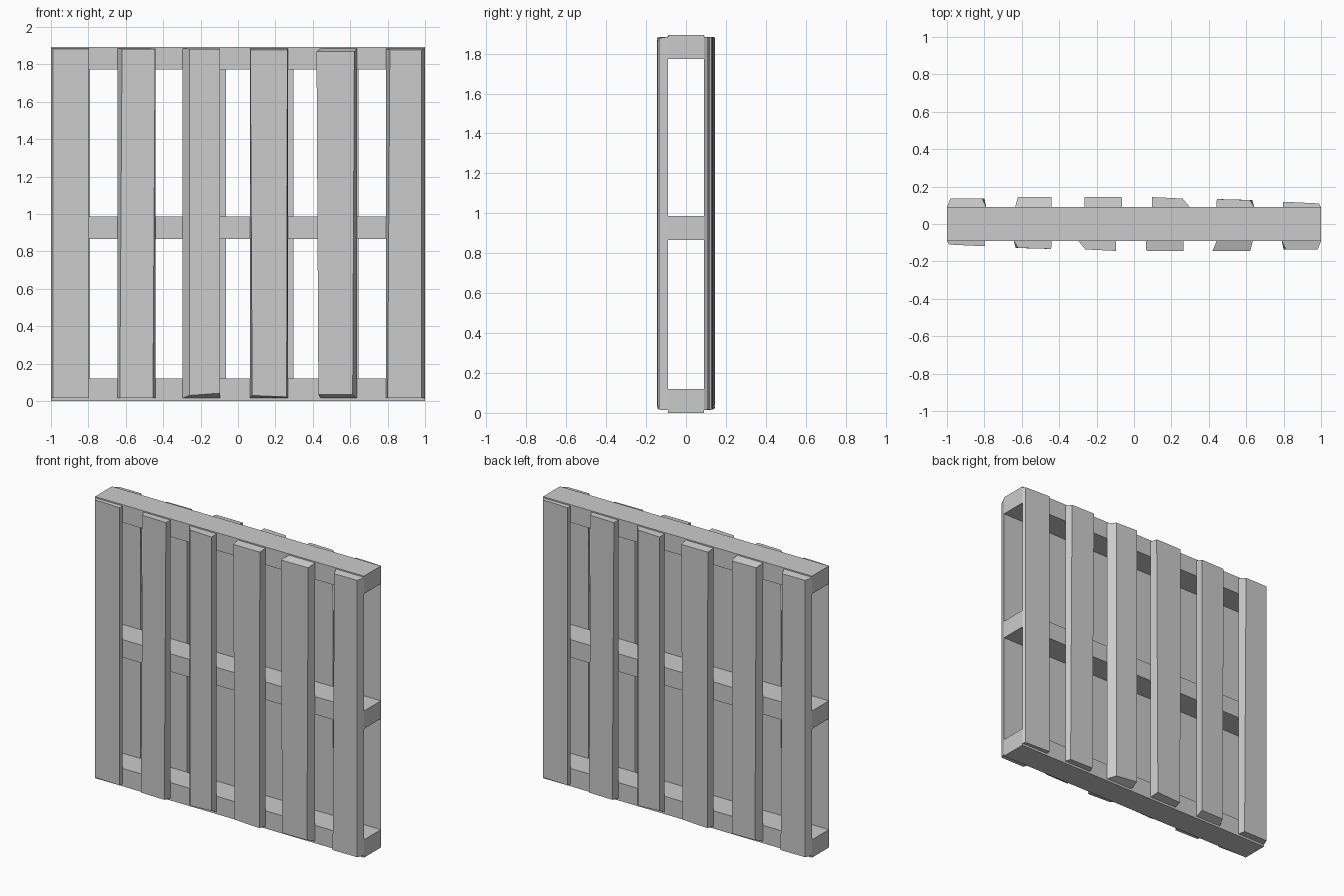
import bpy, bmesh
from mathutils import Matrix, Vector

if "Cube" in bpy.data.objects:
    bpy.data.objects.remove(bpy.data.objects["Cube"])

H = 1.893      # overall height
RY = 0.09      # half depth of the rails
Z0, Z1 = 0.015, 1.885


def shaped_box(name, move):
    """Unit cube whose corners are placed by move(sx, sy, sz)."""
    bm = bmesh.new()
    bmesh.ops.create_cube(bm, size=2)
    for v in bm.verts:
        v.co = Vector(move(*[1 if c > 0 else -1 for c in v.co]))
    bmesh.ops.recalc_face_normals(bm, faces=bm.faces)
    me = bpy.data.meshes.new(name)
    bm.to_mesh(me)
    bm.free()
    ob = bpy.data.objects.new(name, me)
    bpy.context.collection.objects.link(ob)
    return ob


# Cross rails
for name, zc in (("bottom_rail", 0.06), ("middle_rail", 0.926), ("top_rail", H - 0.06)):
    shaped_box(name, lambda x, y, z: (x, y * RY, zc + z * 0.06))

# Roughly hewn slats: base left/right, outer face left/right at the top,
# outer face left/right at the bottom, depth left/right,
# outer top z, outer bottom z left/right
slats = [
    (-1.00, -0.797, -0.988, -0.797, -0.988, -0.797, 0.110, 0.119, 1.883, 0.016, 0.016),
    (-0.643, -0.44, -0.62, -0.443, -0.632, -0.455, 0.128, 0.133, 1.883, 0.016, 0.016),
    (-0.298, -0.096, -0.26, -0.096, -0.26, -0.096, 0.136, 0.144, 1.883, 0.03, 0.042),
    (0.063, 0.266, 0.066, 0.264, 0.076, 0.26, 0.145, 0.145, 1.878, 0.03, 0.022),
    (0.442, 0.635, 0.42, 0.622, 0.43, 0.613, 0.145, 0.143, 1.868, 0.035, 0.035),
    (0.79, 1.00, 0.812, 0.982, 0.80, 0.982, 0.137, 0.136, 1.877, 0.016, 0.016),
]


def slat(name, d):
    bl, br, tl, tr, ol, orr, dl, dr, zt, zl, zr = d

    def move(x, y, z):
        if y > 0:      # side nailed against the rails
            return (br if x > 0 else bl, -RY, Z1 if z > 0 else Z0)
        depth = -(dr if x > 0 else dl)
        if z > 0:
            return (tr if x > 0 else tl, depth, zt)
        return (orr if x > 0 else ol, depth, zr if x > 0 else zl)
    return shaped_box(name, move)


# Front slats, and the same set turned half round for the back
for i, d in enumerate(slats, 1):
    slat(f"front_slat_{i}", d)
    if i == 5:
        d = d[:2] + (0.442, d[3], 0.442) + d[5:]
    back = slat(f"back_slat_{i}", d)
    back.data.transform(Matrix.Rotation(3.14159265, 4, 'Z'))
